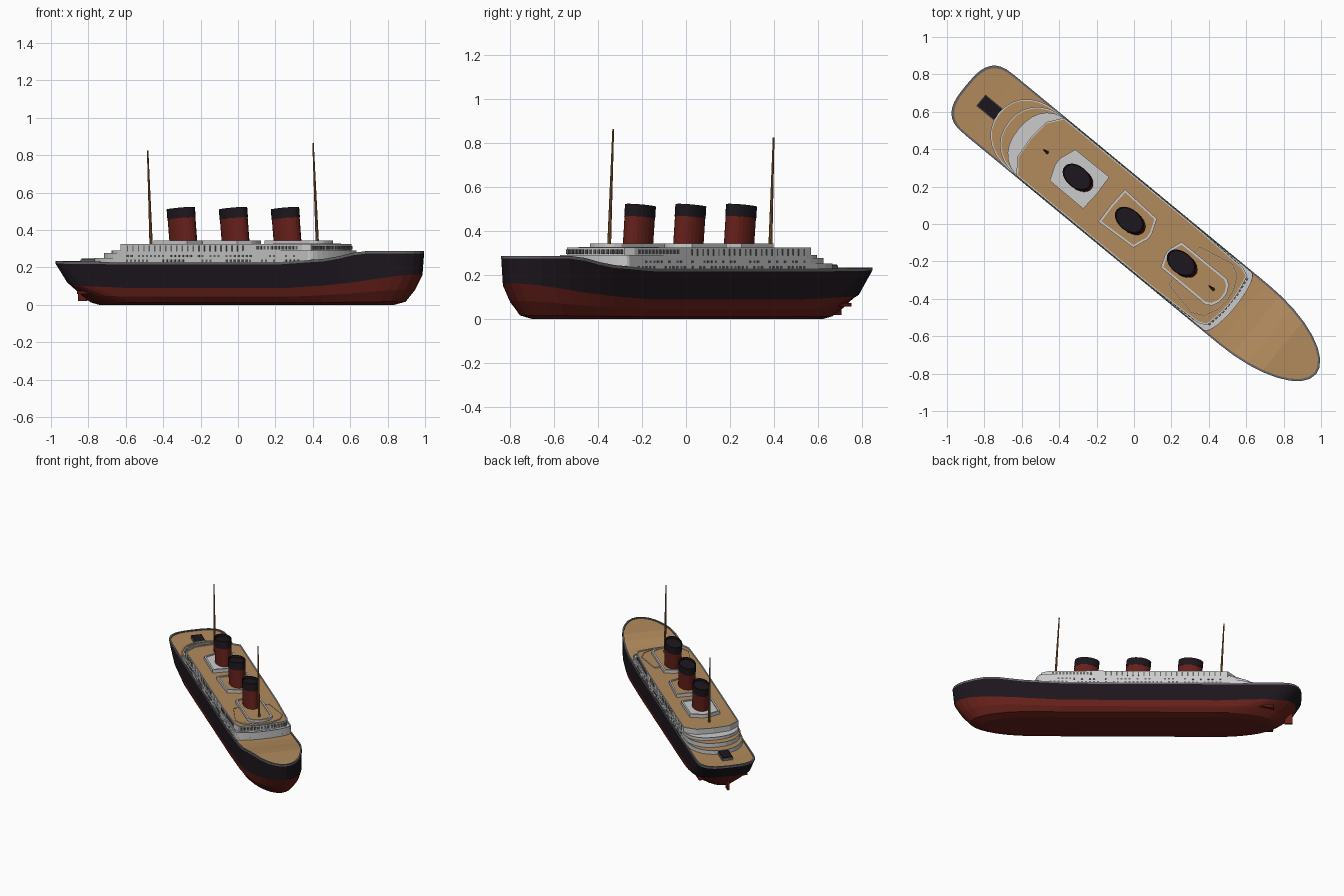
import bpy, bmesh, math, random
from mathutils import Matrix, Vector

if "Cube" in bpy.data.objects:
    bpy.data.objects.remove(bpy.data.objects["Cube"])

random.seed(4)
HEADING = math.radians(-39.5)   # bow points along local +x, then the ship is turned


def material(name, r, g, b):
    m = bpy.data.materials.new(name)
    m.diffuse_color = (r, g, b, 1)
    m.use_nodes = True
    m.node_tree.nodes["Principled BSDF"].inputs["Base Color"].default_value = m.diffuse_color
    return m


BLACK = material("black_paint", .012, .008, .012)
RED = material("red_paint", .13, .014, .01)
TAN = material("deck_wood", .45, .26, .11)
BROWN = material("mast_wood", .25, .11, .035)
WHITE = material("white_paint", .6, .6, .6)
DARK = material("window_grey", .13, .13, .14)


def finish(bm, name, *mats):
    bmesh.ops.recalc_face_normals(bm, faces=bm.faces)
    me = bpy.data.meshes.new(name)
    bm.to_mesh(me)
    bm.free()
    for m in mats:
        me.materials.append(m)
    ob = bpy.data.objects.new(name, me)
    ob.rotation_euler.z = HEADING
    bpy.context.collection.objects.link(ob)
    return ob


def interp(table, x):
    for (a, p), (b, q) in zip(table, table[1:]):
        if x <= b:
            return p + (q - p) * max(0, (x - a) / (b - a))
    return table[-1][1]


def outline(aft, fore, half, la, lf, pa=2.0, pf=2.0, n=8):
    """Half outline from stern to bow: (u, half width), superelliptic ends."""
    pts = []
    for i in range(n + 1):
        t = i / n * math.pi / 2
        pts.append((aft + la - la * math.cos(t) ** (2 / pa), half * math.sin(t) ** (2 / pa)))
    a, b = aft + la, fore - lf
    pts += [(a + (b - a) * i / 6, half) for i in range(1, 6)]
    for i in range(n + 1):
        t = i / n * math.pi / 2
        pts.append((fore - lf + lf * math.sin(t) ** (2 / pf), half * math.cos(t) ** (2 / pf)))
    return pts


def ring(bm, half, z):
    """Closed ring of vertices from a half outline; z is a number or function of u."""
    f = z if callable(z) else (lambda u: z)
    side = [bm.verts.new((u, -v, f(u))) for u, v in half]
    return side + [bm.verts.new((u, v, f(u))) for u, v in reversed(half[1:-1])]


def bridge(bm, a, b, mat):
    n = len(a)
    for i in range(n):
        j = (i + 1) % n
        bm.faces.new((a[i], a[j], b[j], b[i])).material_index = mat


def cap(bm, r, mat):
    """Close a symmetric ring with strips across the ship."""
    n = len(r)
    for i in range(n // 2):
        q = []
        for v in (r[i], r[i + 1], r[(n - i - 1) % n], r[-i % n]):
            if v not in q:
                q.append(v)
        bm.faces.new(q).material_index = mat


def tier(name, half, z0, z1, border=.007, rail=.006, top=1):
    """Deckhouse: white wall, thin rail edge and a wooden deck inside it."""
    lo, hi = half[0][0], half[-1][0]
    mid, wid = (lo + hi) / 2, max(v for u, v in half)
    inner = [(mid + (u - mid) * (1 - 2 * border / (hi - lo)), v * (1 - border / wid)) for u, v in half]
    bm = bmesh.new()
    rings = [ring(bm, half, z0), ring(bm, half, z1 + rail), ring(bm, inner, z1 + rail), ring(bm, inner, z1)]
    for a, b in zip(rings, rings[1:]):
        bridge(bm, a, b, 0)
    cap(bm, rings[0], 0)
    cap(bm, rings[-1], top)
    return finish(bm, name, WHITE, TAN)


def boxes(name, items, mat):
    bm = bmesh.new()
    for c, s in items:
        bmesh.ops.create_cube(bm, size=1, matrix=Matrix.Translation(c) @ Matrix.Diagonal((*s, 1)))
    return finish(bm, name, mat)


# Hull: stacked outlines, red below the waterline and black above, wooden deck on top
SHEER = [(-1.17, .223), (-.9, .217), (.5, .217), (.8, .235), (.87, .248), (1.0, .275), (1.3, .275)]
WATER = [(-1.17, .15), (-1.0, .105), (-.6, .09), (.6, .09), (.95, .12), (1.26, .165)]


def sheer(u):
    return interp(SHEER, u)


def water(u):
    return interp(WATER, u)


bm = bmesh.new()
levels = [
    (outline(-.95, 1.07, .12, .45, .4), 0.0),
    (outline(-1.0, 1.14, .17, .42, .42), lambda u: .012 + .1 * (water(u) - .09)),
    (outline(-1.06, 1.20, .196, .38, .45), lambda u: .6 * water(u) - .01),
    (outline(-1.125, 1.25, .205, .27, .48, 2.4), water),
    (outline(-1.165, 1.262, .207, .17, .5, 3), sheer),
    (outline(-1.165, 1.262, .207, .17, .5, 3), lambda u: sheer(u) + .013),
    (outline(-1.152, 1.25, .197, .17, .5, 3), lambda u: sheer(u) + .013),
    (outline(-1.152, 1.25, .197, .17, .5, 3), lambda u: sheer(u) + .006),
]
rings = [ring(bm, h, z) for h, z in levels]
for (a, b), m in zip(zip(rings, rings[1:]), (0, 0, 0, 1, 2, 2, 2)):
    bridge(bm, a, b, m)
cap(bm, rings[0], 0)
cap(bm, rings[-1], 3)
finish(bm, "hull", RED, BLACK, DARK, TAN)

# Rudder and shaft fairings
boxes("rudder", [((-1.075, 0, .06), (.055, .014, .08))], RED)
boxes("shaft_fairings", [((-.82, s * .15, .065), (.3, .05, .016)) for s in (-1, 1)], RED)

# Superstructure: rounded terraces aft, faceted front
tier("terrace_lower", outline(-.935, .70, .203, .24, .05, 2.2, 2, 7), .21, .246)
tier("terrace_middle", outline(-.865, .70, .202, .22, .05, 2.2, 2, 7), .24, .271)
tier("terrace_upper", outline(-.80, .70, .201, .18, .05, 2.3, 2, 7), .265, .286, top=0)
promenade = [(-.72, 0), (-.71, .12), (-.65, .2), (-.4, .2), (.3, .2), (.6, .19), (.645, .17), (.665, .06), (.668, 0)]
tier("promenade_deck", promenade, .28, .32)

# Curved bridge lines on the top deck
tier("bridge_deck", [(.35, 0), (.35, .13), (.54, .17), (.6, .14), (.635, .07), (.645, 0)], .315, .327, .004, .002)

# Houses below the funnels
houses = [
    ("aft_house", [(-.53, 0), (-.525, .03), (-.495, .108), (-.262, .11), (-.255, 0)], 0),
    ("middle_house", [(-.16, 0), (-.155, .112), (.077, .1), (.108, .02), (.109, 0)], 1),
    ("forward_house", [(.23, 0), (.234, .025), (.257, .088), (.57, .09), (.6, .07), (.618, .03), (.62, 0)], 1),
]
for name, half, top in houses:
    tier(name, half, .315, .338, .012, .007, top)

# Stern hatch
boxes("stern_hatch", [((-.99, -.01, .232), (.125, .078, .024))], DARK)
boxes("stern_hatch_cover", [((-.99, -.01, .246), (.118, .07, .006))], BLACK)

# Funnels: raked oval tubes with a black band and recessed mouth
for name, u in (("aft_funnel", -.378), ("middle_funnel", -.016), ("forward_funnel", .344)):
    bm = bmesh.new()
    rows = []
    for z, k in ((.325, 1), (.462, 1), (.462, 1.02), (.517, 1.02), (.517, .93), (.5, .93)):
        row = []
        for i in range(24):
            a = i * math.tau / 24
            x, y = .084 * k * math.cos(a), .057 * k * math.sin(a)
            tilt = .09 * x if z > .4 else 0
            row.append(bm.verts.new((u + x - .1 * (z - .33), y, z + tilt)))
        rows.append(row)
    for i, (a, b) in enumerate(zip(rows, rows[1:])):
        bridge(bm, a, b, 0 if i == 0 else 1)
    bm.faces.new(rows[-1]).material_index = 1
    finish(bm, name, RED, BLACK)

# Masts: slim raked poles
for name, u0, u1, h in (("fore_mast", .55, .52, .865), ("aft_mast", -.602, -.626, .825)):
    bm = bmesh.new()
    p, q = Vector((u0, 0, .32)), Vector((u1, 0, h))
    d = q - p
    m = Matrix.Translation((p + q) / 2) @ d.to_track_quat('Z', 'Y').to_matrix().to_4x4()
    bmesh.ops.create_cone(bm, cap_ends=True, segments=8, radius1=.009, radius2=.004, depth=d.length, matrix=m)
    finish(bm, name, BROWN)

# Portholes and promenade windows on both sides
ports, windows = [], []
for s in (-1, 1):
    for z, v in ((.236, .203), (.261, .202)):
        for i in range(44):
            if random.random() < .7:
                ports.append(((-.6 + i * .0275, s * v, z), (.013, .004, .011)))
    for i in range(22):
        windows.append(((-.6 + i * .038, s * .2, .302), (.008, .004, .032)))
    for i in range(12):
        windows.append(((.3 + i * .024, s * (.2 - .0008 * i), .306), (.014, .006, .02)))
boxes("portholes", ports, DARK)
boxes("promenade_windows", windows, DARK)

# Windows across the bridge front
boxes("bridge_windows", [((.665 - .13 * max(0, abs(v) - .06), v, .306), (.012, .014, .02))
                         for v in [-.156 + .024 * i for i in range(14)]], DARK)
